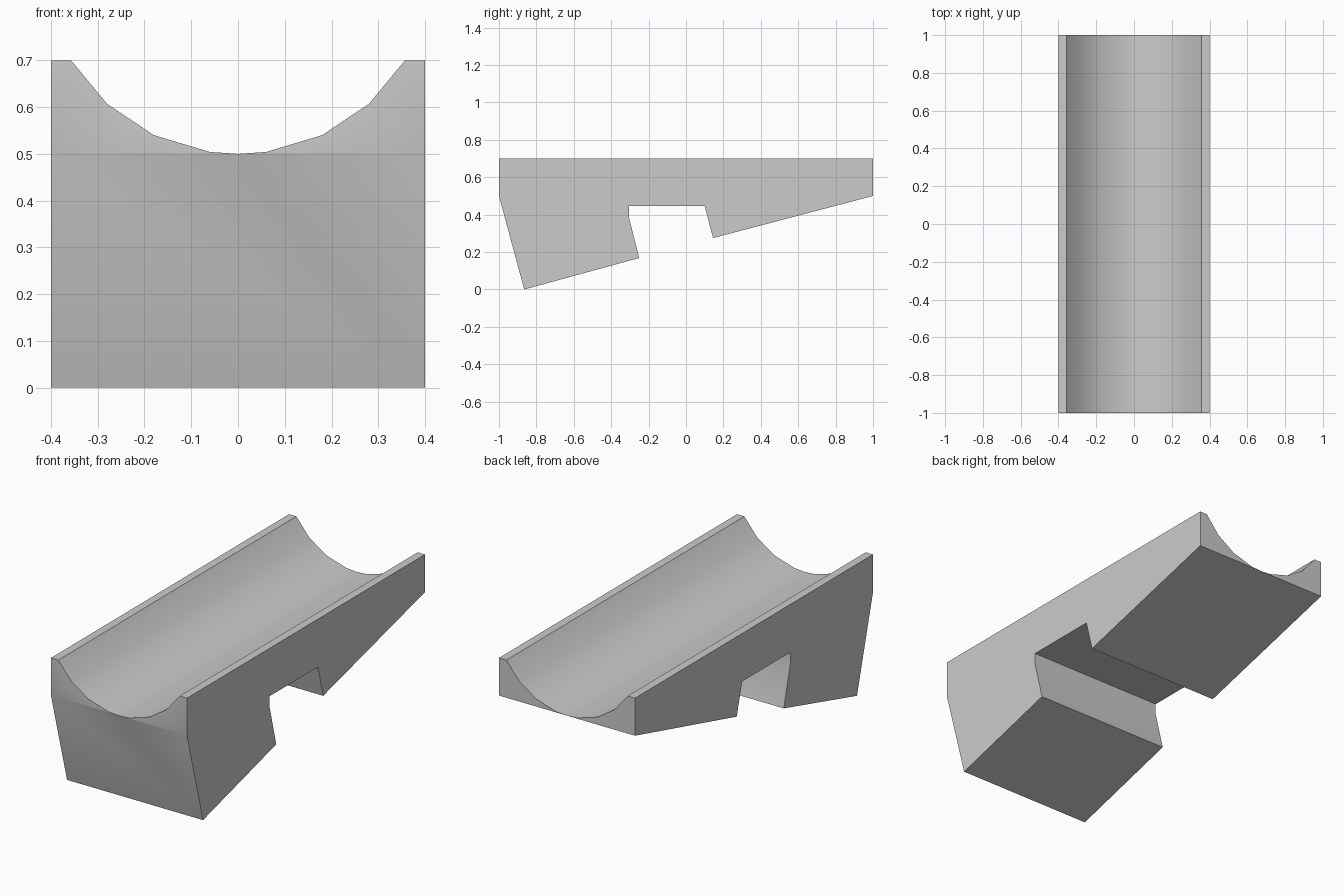
import bpy
import bmesh
import math

cube = bpy.data.objects.get("Cube")
if cube:
    bpy.data.objects.remove(cube, do_unlink=True)

grey = bpy.data.materials.new("plain grey")
grey.use_nodes = True
colour = (0.6, 0.6, 0.6, 1)
grey.diffuse_color = colour
grey.node_tree.nodes["Principled BSDF"].inputs["Base Color"].default_value = colour

# Side outline below the top edge, as (y, z), from the front corner to the back
UNDERSIDE = [(-1, 0.5), (-0.865, 0), (-0.25, 0.168), (-0.305, 0.385), (-0.305, 0.445),
             (0.1, 0.445), (0.145, 0.275), (1, 0.5)]

# Right half of the trough section, as (x, z), from its lowest point to the outer wall
HALF = [(0, 0.5), (0.06, 0.504), (0.18, 0.54), (0.28, 0.607), (0.357, 0.7), (0.4, 0.7)]
SECTION = [(-x, z) for x, z in reversed(HALF[1:])] + HALF

# Ramp body: the side outline repeated across x, with its top following the trough
bm = bmesh.new()
loops = []
for x, top in SECTION:
    outline = [(-1, top)] + UNDERSIDE + [(1, top)]
    loops.append([bm.verts.new((x, y, z)) for y, z in outline])

bm.faces.new(loops[0])
bm.faces.new(loops[-1][::-1])
for a, b in zip(loops, loops[1:]):
    for i in range(len(a)):
        j = (i + 1) % len(a)
        bm.faces.new((a[i], a[j], b[j], b[i]))

# Merge the thin point of the trough and join coplanar strips
bmesh.ops.remove_doubles(bm, verts=bm.verts, dist=0.0005)
bmesh.ops.dissolve_limit(bm, angle_limit=math.radians(1), verts=bm.verts, edges=bm.edges)
bmesh.ops.recalc_face_normals(bm, faces=bm.faces)

mesh = bpy.data.meshes.new("trough_ramp")
bm.to_mesh(mesh)
bm.free()
mesh.materials.append(grey)
ramp = bpy.data.objects.new("trough_ramp", mesh)
bpy.context.collection.objects.link(ramp)

bpy.ops.object.select_all(action="DESELECT")
ramp.select_set(True)
bpy.context.view_layer.objects.active = ramp
bpy.ops.object.shade_smooth_by_angle(angle=math.radians(30))
